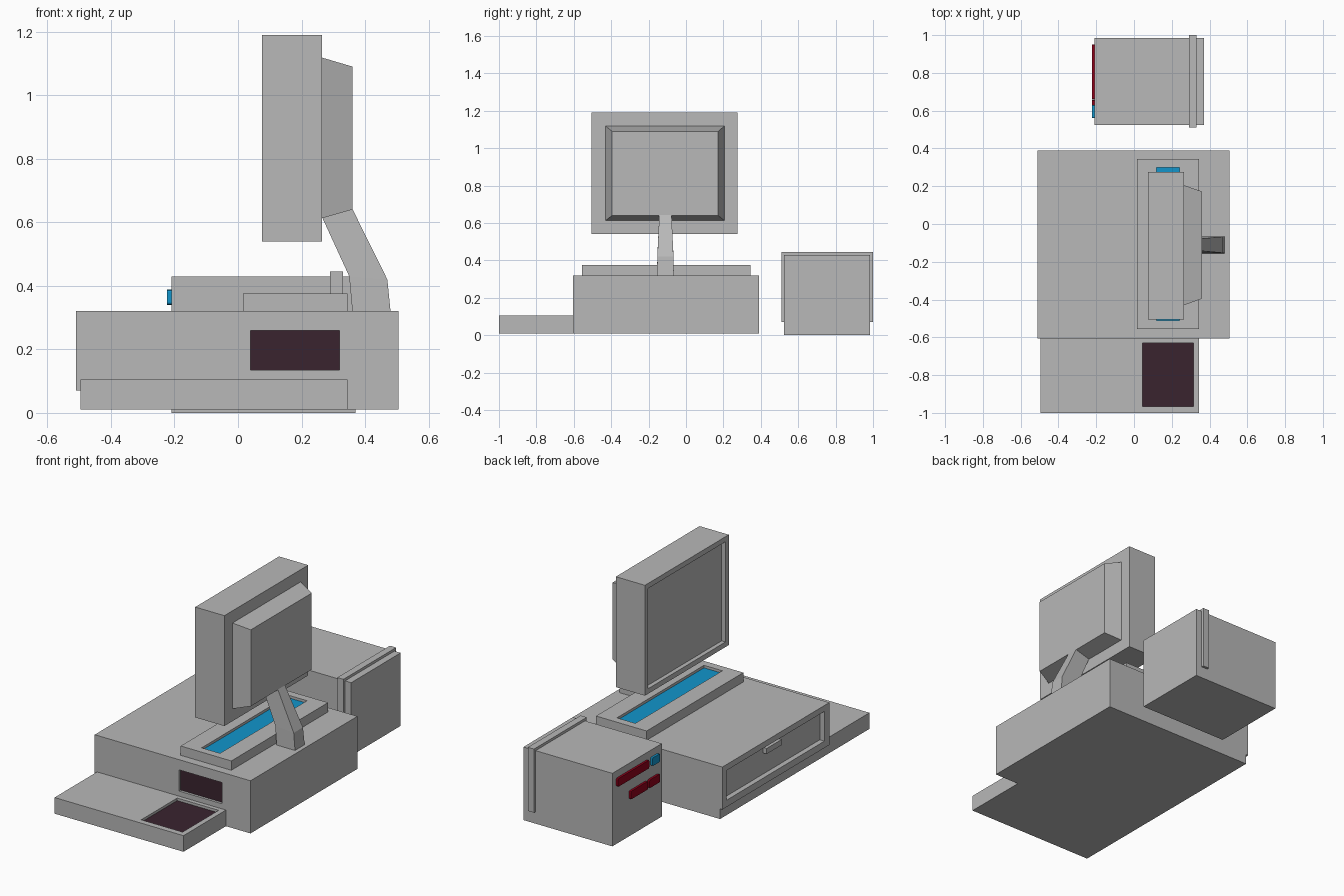
import bpy
import bmesh
from mathutils import Vector

cube = bpy.data.objects.get("Cube")
if cube:
    bpy.data.objects.remove(cube, do_unlink=True)


def material(name, color):
    m = bpy.data.materials.new(name)
    m.diffuse_color = (*color, 1)
    m.use_nodes = True
    m.node_tree.nodes["Principled BSDF"].inputs["Base Color"].default_value = (*color, 1)
    return m


GREY = material("casing grey", (0.48, 0.48, 0.48))
DARK = material("scanner glass", (0.042, 0.017, 0.028))
BLUE = material("bright blue", (0.006, 0.30, 0.60))
RED = material("deep red", (0.28, 0.0, 0.01))


def fit(verts, lo, hi):
    """Map the corners of a face onto a new box, axis by axis."""
    mid = sum((v.co for v in verts), Vector()) / len(verts)
    for v in verts:
        v.co = Vector([lo[i] if v.co[i] < mid[i] else hi[i] for i in range(3)])


def step_face(bm, axis, sign, *rects):
    """Extrude the face on one side through a series of (lo, hi) rectangles."""
    bm.normal_update()
    face = max(bm.faces, key=lambda f: f.normal[axis] * sign)
    for lo, hi in rects:
        face = bmesh.ops.extrude_discrete_faces(bm, faces=[face])["faces"][0]
        fit(face.verts, lo, hi)
    return face


def finish(bm, name, mats):
    bmesh.ops.recalc_face_normals(bm, faces=bm.faces)
    me = bpy.data.meshes.new(name)
    bm.to_mesh(me)
    bm.free()
    ob = bpy.data.objects.new(name, me)
    for m in mats:
        me.materials.append(m)
    bpy.context.collection.objects.link(ob)
    return ob


def box_mesh(lo, hi):
    bm = bmesh.new()
    bmesh.ops.create_cube(bm, size=1)
    fit(bm.verts[:], lo, hi)
    return bm


def box(name, lo, hi, mat=GREY):
    return finish(box_mesh(lo, hi), name, [mat])


def recess(bm, axis, sign, lo, hi, depth, index=0):
    """Sink a rectangle into one side of a box; lo and hi lie on that side."""
    push = Vector((0, 0, 0))
    push[axis] = -sign * depth
    face = step_face(bm, axis, sign, (lo, hi),
                     (Vector(lo) + push, Vector(hi) + push))
    face.material_index = index


# Counter with drawer recess and upright scanner window
bm = box_mesh((-0.51, -0.605, 0.07), (0.505, 0.39, 0.32))
recess(bm, 0, -1, (-0.51, -0.56, 0.11), (-0.51, 0.35, 0.285), 0.03)
recess(bm, 1, -1, (0.04, -0.605, 0.135), (0.32, -0.605, 0.26), 0.015, 1)
finish(bm, "counter_body", [GREY, DARK])
box("counter_plinth", (-0.495, -0.605, 0.01), (0.505, 0.39, 0.07))
box("drawer_handle", (-0.505, -0.17, 0.235), (-0.48, -0.03, 0.268))

# Low front shelf with flat scanner window
bm = box_mesh((-0.495, -1.0, 0.01), (0.345, -0.605, 0.105))
recess(bm, 2, 1, (0.045, -0.965, 0.105), (0.315, -0.63, 0.105), 0.015, 1)
finish(bm, "scanner_shelf", [GREY, DARK])

# Keyboard pad with sunken blue strip
bm = box_mesh((0.015, -0.555, 0.32), (0.345, 0.345, 0.375))
recess(bm, 2, 1, (0.12, -0.51, 0.375), (0.24, 0.30, 0.375), 0.015, 1)
finish(bm, "key_pad", [GREY, BLUE])

# Monitor: sunken screen on one side, tapered housing on the other
bm = box_mesh((0.075, -0.505, 0.54), (0.265, 0.275, 1.19))
recess(bm, 0, -1, (0.075, -0.475, 0.57), (0.075, 0.245, 1.16), 0.025)
step_face(bm, 0, 1,
          ((0.265, -0.43, 0.613), (0.265, 0.205, 1.118)),
          ((0.36, -0.395, 0.64), (0.36, 0.172, 1.09)))
finish(bm, "monitor", [GREY])

# Bent support arm: rings of (near x, z), (far x, z), half width
bm = bmesh.new()
rings = []
for near, far, half in [((0.36, 0.32), (0.48, 0.32), 0.045),
                        ((0.35, 0.43), (0.47, 0.42), 0.043),
                        ((0.265, 0.615), (0.36, 0.642), 0.033)]:
    rings.append([bm.verts.new((p[0], -0.11 + s * half, p[1]))
                  for p, s in ((near, -1), (far, -1), (far, 1), (near, 1))])
for a, b in zip(rings, rings[1:]):
    for i in range(4):
        j = (i + 1) % 4
        bm.faces.new((a[i], a[j], b[j], b[i]))
bm.faces.new(rings[0])
bm.faces.new(rings[-1])
finish(bm, "support_arm", [GREY])

# Separate cabinet with raised band
box("cabinet", (-0.21, 0.525, 0.0), (0.37, 0.985, 0.43))
box("cabinet_band", (0.29, 0.51, 0.07), (0.33, 1.0, 0.445))

# Rounded control buttons: y range, z range, colour
for name, y, z, mat in [("button_wide", (0.66, 0.95), (0.34, 0.388), RED),
                        ("button_blue", (0.56, 0.63), (0.34, 0.388), BLUE),
                        ("button_middle", (0.672, 0.83), (0.22, 0.268), RED),
                        ("button_end", (0.56, 0.657), (0.22, 0.268), RED)]:
    bm = box_mesh((-0.223, y[0], z[0]), (-0.208, y[1], z[1]))
    edges = [e for e in bm.edges
             if abs(e.verts[0].co.x - e.verts[1].co.x) > 0.01]
    bmesh.ops.bevel(bm, geom=edges, offset=0.007, segments=2,
                    profile=0.5, affect='EDGES')
    finish(bm, name, [mat])
